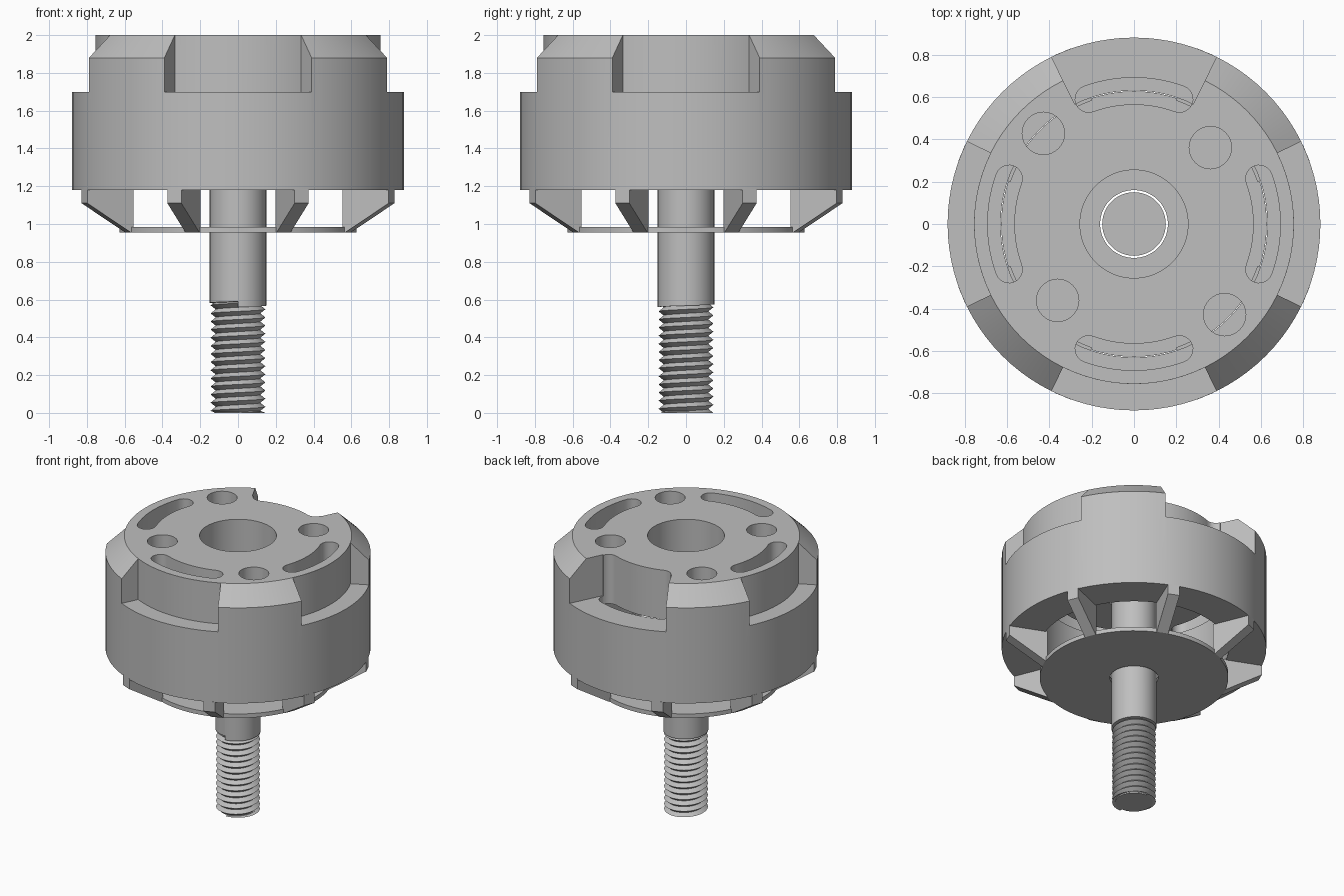
import bpy
import bmesh
from math import cos, sin, pi, radians

if "Cube" in bpy.data.objects:
    bpy.data.objects.remove(bpy.data.objects["Cube"], do_unlink=True)

SEG = 96
grey = bpy.data.materials.new("metal grey")
grey.use_nodes = True
grey.diffuse_color = (0.52, 0.52, 0.52, 1)
grey.node_tree.nodes["Principled BSDF"].inputs["Base Color"].default_value = (0.52, 0.52, 0.52, 1)


def make(name, bm):
    bmesh.ops.remove_doubles(bm, verts=bm.verts, dist=1e-5)
    bmesh.ops.recalc_face_normals(bm, faces=bm.faces)
    mesh = bpy.data.meshes.new(name)
    bm.to_mesh(mesh)
    bm.free()
    mesh.materials.append(grey)
    obj = bpy.data.objects.new(name, mesh)
    bpy.context.collection.objects.link(obj)
    return obj


def activate(obj):
    bpy.ops.object.select_all(action="DESELECT")
    obj.select_set(True)
    bpy.context.view_layer.objects.active = obj


def smooth(obj):
    activate(obj)
    bpy.ops.object.shade_smooth_by_angle(angle=radians(25))


def lathe(name, profile):
    """Spin a closed (radius, z) outline about the z axis."""
    bm = bmesh.new()
    rings = []
    for i in range(SEG):
        a = 2 * pi * i / SEG
        rings.append([bm.verts.new((r * cos(a), r * sin(a), z)) for r, z in profile])
    n = len(profile)
    for i in range(SEG):
        p, q = rings[i], rings[(i + 1) % SEG]
        for k in range(n):
            m = (k + 1) % n
            bm.faces.new((p[k], q[k], q[m], p[m]))
    return make(name, bm)


def prism(name, outline, z0, z1):
    """Extrude a flat outline between two heights."""
    bm = bmesh.new()
    low = [bm.verts.new((x, y, z0)) for x, y in outline]
    high = [bm.verts.new((x, y, z1)) for x, y in outline]
    bm.faces.new(low)
    bm.faces.new(high)
    for i in range(len(outline)):
        j = (i + 1) % len(outline)
        bm.faces.new((low[i], low[j], high[j], high[i]))
    return make(name, bm)


def arc(radius, start, end, steps, cx=0.0, cy=0.0):
    return [(cx + radius * cos(start + (end - start) * i / steps),
             cy + radius * sin(start + (end - start) * i / steps)) for i in range(steps + 1)]


def cut(target, cutter):
    activate(target)
    mod = target.modifiers.new("cut", "BOOLEAN")
    mod.operation = "DIFFERENCE"
    mod.solver = "EXACT"
    mod.object = cutter
    bpy.ops.object.modifier_apply(modifier=mod.name)
    bpy.data.objects.remove(cutter, do_unlink=True)


# Bell: chamfered drum, open underneath, with a centre hole in its top plate
CEILING, SLOT_FLOOR, LEDGE = 1.64, 1.62, 1.70
bell = lathe("bell", [(0.63, 1.18), (0.88, 1.18), (0.88, 1.88), (0.755, 2),
                      (0.255, 2), (0.255, CEILING), (0.63, CEILING)])

# Four recesses around the rim, the rear one reaching in to its slot
half = radians(26.3)
for k in range(4):
    mid = k * pi / 2
    inner = 0.628 if k == 1 else 0.755
    cut(bell, prism("recess_cutter", arc(inner, mid - half, mid + half, 24)
                    + arc(1.0, mid + half, mid - half, 24), LEDGE, 2.1))

# Four curved slots with round ends
slot_r, slot_w, slot_a = 0.628, 0.063, radians(20)
for k in range(4):
    mid = k * pi / 2
    a, b = mid - slot_a, mid + slot_a
    outline = arc(slot_r + slot_w, a, b, 20)
    outline += arc(slot_w, b, b + pi, 12, slot_r * cos(b), slot_r * sin(b))[1:]
    outline += arc(slot_r - slot_w, b, a, 20)[1:]
    outline += arc(slot_w, a + pi, a + 2 * pi, 12, slot_r * cos(a), slot_r * sin(a))[1:-1]
    cut(bell, prism("slot_cutter", outline, SLOT_FLOOR, 2.1))

# Four round mounting holes, on two pitch circles
for k in range(4):
    a = pi / 4 + k * pi / 2
    r = 0.51 if k % 2 == 0 else 0.605
    cut(bell, prism("hole_cutter", arc(0.1, 0, 2 * pi, 32, r * cos(a), r * sin(a))[:-1],
                    SLOT_FLOOR, 2.1))
smooth(bell)

# Base disc with clearance around the shaft
smooth(lathe("base_disc", [(0.16, 0.955), (0.627, 0.955), (0.627, 0.985), (0.16, 0.985)]))

# Eight tapered ribs joining the disc to the bell
bm = bmesh.new()
rib = [(0.615, 1.185), (0.88, 1.185), (0.88, 1.11), (0.63, 0.955), (0.615, 0.955)]
for k in range(8):
    a = pi / 8 + k * pi / 4
    sides = [[bm.verts.new((r * cos(a) - s * sin(a), r * sin(a) + s * cos(a), z))
              for r, z in rib] for s in (-0.04, 0.04)]
    for side in sides:
        bm.faces.new(side)
    for i in range(len(rib)):
        j = (i + 1) % len(rib)
        bm.faces.new((sides[0][i], sides[0][j], sides[1][j], sides[1][i]))
make("ribs", bm)

# Plain shaft, its lower end following the thread helix
PITCH, TURN, END = 0.043, 48, 0.56
bm = bmesh.new()
low, high = [], []
for j in range(TURN + 1):
    a = -pi / 2 + 2 * pi * j / TURN
    x, y = 0.15 * cos(a), 0.15 * sin(a)
    low.append(bm.verts.new((x, y, END + 0.03 * j / TURN)))
    high.append(bm.verts.new((x, y, 1.6)))
hub_low = bm.verts.new((0, 0, END + 0.015))
for j in range(TURN):
    bm.faces.new((low[j], low[j + 1], high[j + 1], high[j]))
    bm.faces.new((hub_low, low[j + 1], low[j]))
bm.faces.new((low[0], hub_low, low[TURN]))
bm.faces.new(high[:-1])
smooth(make("shaft", bm))

# Helical screw thread, flattened at both ends
bm = bmesh.new()
rows = 2 * int(0.6 / PITCH) + 4
columns = []
for j in range(TURN + 1):
    a = -pi / 2 + 2 * pi * j / TURN
    column = []
    for i in range(rows):
        r = 0.145 if i % 2 else 0.118
        z = PITCH * (i / 2 - 1 + j / TURN)
        column.append(bm.verts.new((r * cos(a), r * sin(a), min(max(z, 0), 0.59))))
    columns.append(column)
for p, q in zip(columns, columns[1:]):
    for i in range(rows - 1):
        if p[i + 1].co.z + q[i + 1].co.z > 0:
            bm.faces.new((p[i], q[i], q[i + 1], p[i + 1]))
smooth(make("thread", bm))

# Flat tip closing the thread
smooth(prism("thread_tip", arc(0.125, 0, 2 * pi, 48)[:-1], 0, 0.01))
